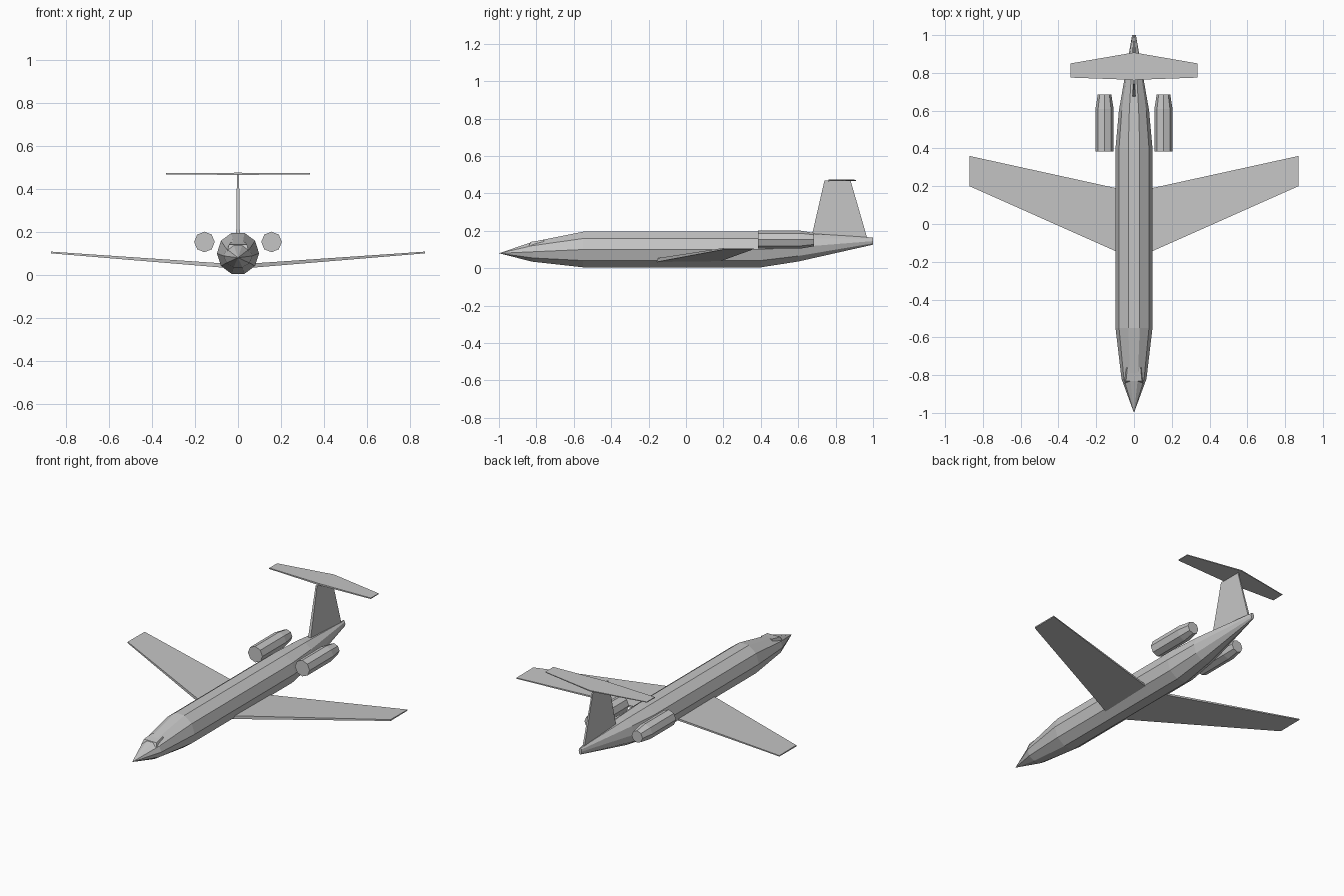
import bpy, bmesh, math

cube = bpy.data.objects.get("Cube")
if cube:
    bpy.data.objects.remove(cube, do_unlink=True)

GREY = (0.56, 0.56, 0.56, 1)
grey = bpy.data.materials.new("light grey")
grey.use_nodes = True
grey.diffuse_color = GREY
grey.node_tree.nodes["Principled BSDF"].inputs["Base Color"].default_value = GREY


def loft(name, sections):
    """Skin a closed solid through equal-length sections and cap both ends."""
    bm = bmesh.new()
    rings = [[bm.verts.new(p) for p in s] for s in sections]
    n = len(rings[0])
    for a, b in zip(rings, rings[1:]):
        for i in range(n):
            j = (i + 1) % n
            bm.faces.new((a[i], a[j], b[j], b[i]))
    bm.faces.new(rings[0])
    bm.faces.new(rings[-1])
    bmesh.ops.remove_doubles(bm, verts=bm.verts, dist=0.0005)
    bmesh.ops.recalc_face_normals(bm, faces=bm.faces)
    mesh = bpy.data.meshes.new(name)
    bm.to_mesh(mesh)
    bm.free()
    mesh.materials.append(grey)
    obj = bpy.data.objects.new(name, mesh)
    bpy.context.collection.objects.link(obj)
    return obj


def ring(sides, y, x, z, rx, rz):
    """Polygon across the y axis, with one corner pointing sideways."""
    turn = 2 * math.pi / sides
    return [(x + rx * math.cos(i * turn), y, z + rz * math.sin(i * turn))
            for i in range(sides)]


def blade(x, front, back, z, thick_front, thick_back):
    """Wedge section of a wing at span x."""
    return [(x, front, z - thick_front), (x, front, z + thick_front),
            (x, back, z + thick_back), (x, back, z - thick_back)]


# Fuselage: y, centre height, half width, half height
stations = [(-1, 0.08, 0.0001, 0.0001), (-0.82, 0.088, 0.066, 0.056),
            (-0.55, 0.1, 0.098, 0.1), (0.4, 0.1, 0.098, 0.1),
            (0.6, 0.113, 0.08, 0.081), (1, 0.145, 0.01, 0.02)]
loft("fuselage", [ring(10, y, 0, z, rx, rz) for y, z, rx, rz in stations])

# Raised windscreen on the nose
loft("windscreen", [
    [(-0.05, y, low), (0.05, y, low), (w, y + slant, top), (-w, y + slant, top)]
    for y, low, w, top, slant in [(-0.845, 0.11, 0.042, 0.141, 0.015),
                                  (-0.76, 0.12, 0.035, 0.152, 0)]])

# Wings and engines on both sides
for side, s in (("left", 1), ("right", -1)):
    loft(side + "_wing", [blade(s * 0.05, -0.165, 0.18, 0.042, 0.01, 0.006),
                          blade(s * 0.87, 0.2, 0.36, 0.104, 0.004, 0.003)])
    loft(side + "_engine", [ring(8, y, s * 0.156, 0.153, r, r)
                            for y, r in [(0.385, 0.048), (0.61, 0.048), (0.685, 0.036)]])

# Tail fin
loft("tail_fin", [[(-w, front, z), (w, front, z), (w * 0.7, back, z), (-w * 0.7, back, z)]
                  for z, front, back, w in [(0.14, 0.665, 0.975, 0.009),
                                            (0.468, 0.74, 0.88, 0.005)]])

# Tailplane across the top of the fin
loft("tailplane", [blade(-0.336, 0.775, 0.85, 0.47, 0.003, 0.002),
                   blade(0, 0.763, 0.908, 0.47, 0.005, 0.003),
                   blade(0.336, 0.775, 0.85, 0.47, 0.003, 0.002)])
